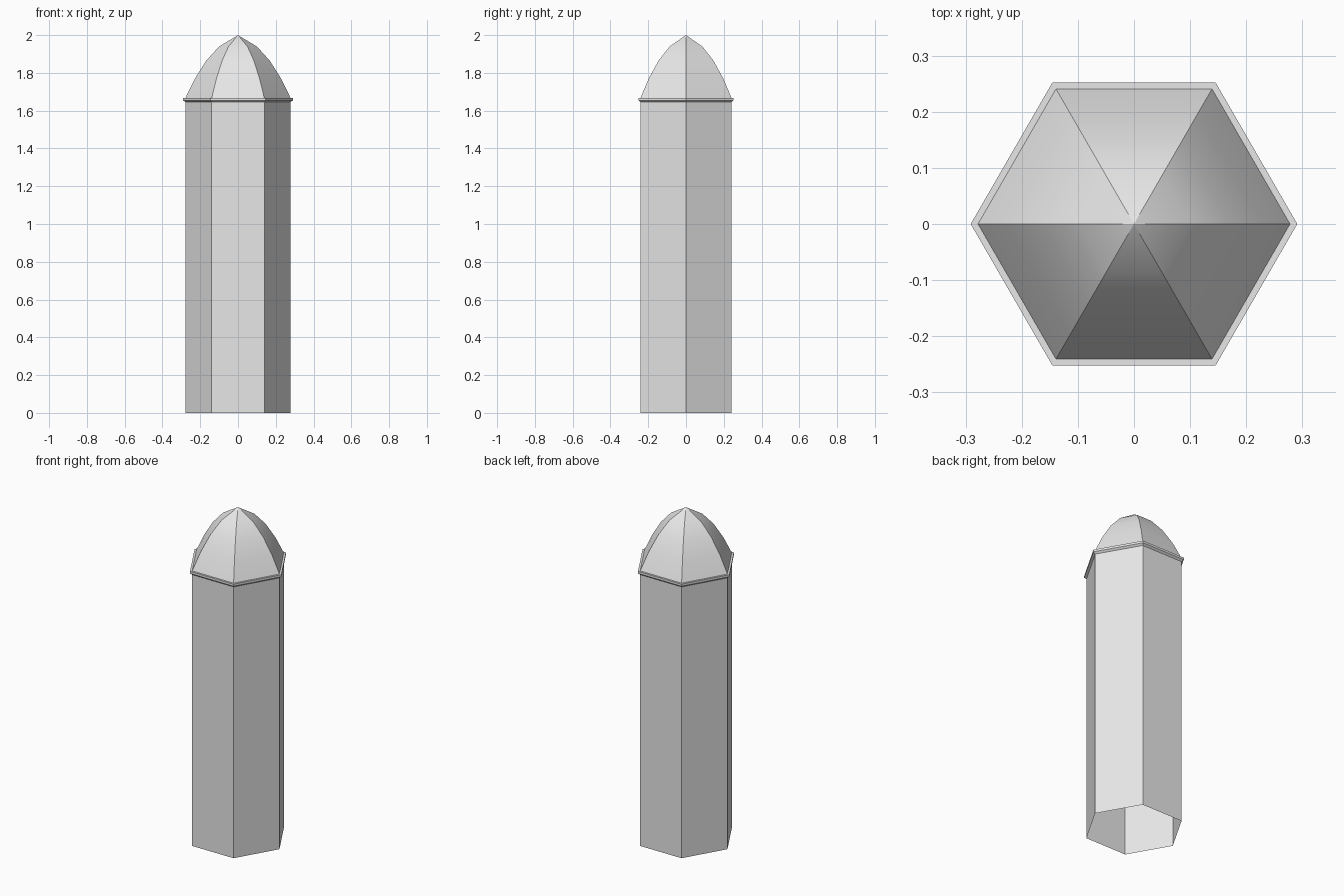
import bpy, bmesh, math

cube = bpy.data.objects.get("Cube")
if cube:
    bpy.data.objects.remove(cube)

SIDES = 6
RADIUS = 0.278

stone = bpy.data.materials.new("grey_stone")
stone.use_nodes = True
stone.diffuse_color = (0.8, 0.8, 0.8, 1)
stone.node_tree.nodes["Principled BSDF"].inputs["Base Color"].default_value = (0.8, 0.8, 0.8, 1)


def hex_lathe(name, profile):
    """Sweep (radius, height) points, listed bottom to top, round six corners."""
    bm = bmesh.new()
    rings = []
    for r, z in profile:
        if r == 0:
            rings.append([bm.verts.new((0, 0, z))] * SIDES)
        else:
            angles = [math.tau * i / SIDES for i in range(SIDES)]
            rings.append([bm.verts.new((r * math.cos(a), r * math.sin(a), z)) for a in angles])
    for low, high in zip(rings, rings[1:]):
        for i in range(SIDES):
            j = (i + 1) % SIDES
            corners = [low[i], low[j], high[j], high[i]]
            bm.faces.new(list(dict.fromkeys(corners)))
    mesh = bpy.data.meshes.new(name)
    bm.to_mesh(mesh)
    bm.free()
    mesh.materials.append(stone)
    obj = bpy.data.objects.new(name, mesh)
    bpy.context.collection.objects.link(obj)
    return obj


# Hollow shaft, open at the foot
hex_lathe("shaft", [(RADIUS, 0), (RADIUS, 1.645)])

# Thin moulding: sloped underside, upright edge, flat top
hex_lathe("rim", [(RADIUS, 1.645), (0.291, 1.655), (0.291, 1.668), (RADIUS, 1.668)])

# Curved cap with sharp ribs
dome = hex_lathe("dome", [(RADIUS, 1.668), (0.228, 1.77), (0.168, 1.865), (0.1, 1.94), (0, 2)])
bpy.ops.object.select_all(action="DESELECT")
dome.select_set(True)
bpy.context.view_layer.objects.active = dome
bpy.ops.object.shade_smooth_by_angle(angle=math.radians(30))
